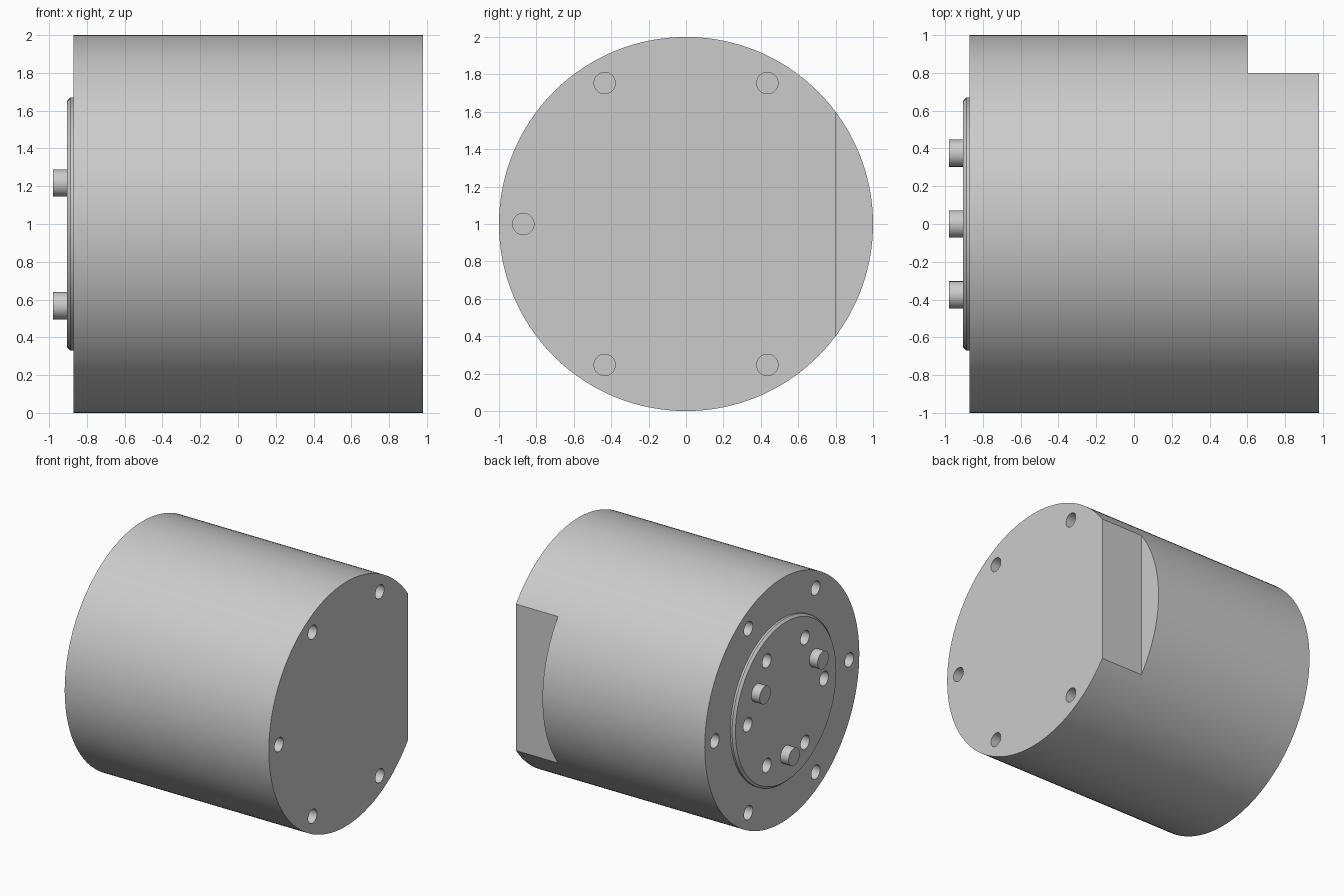
import bpy, bmesh, math
from mathutils import Matrix, Vector

if "Cube" in bpy.data.objects:
    bpy.data.objects.remove(bpy.data.objects["Cube"])

grey = bpy.data.materials.new("grey metal")
grey.diffuse_color = (0.6, 0.6, 0.6, 1)
grey.use_nodes = True
grey.node_tree.nodes["Principled BSDF"].inputs["Base Color"].default_value = grey.diffuse_color


def add_rod(bm, x0, x1, r, y=0.0, z=1.0, n=32, r0=None):
    """Cylinder or cone along x; r0 is the radius at x0, r at x1."""
    m = Matrix.Translation(((x0 + x1) / 2, y, z)) @ Matrix.Rotation(math.pi / 2, 4, 'Y')
    bmesh.ops.create_cone(bm, cap_ends=True, segments=n, radius1=r if r0 is None else r0,
                          radius2=r, depth=x1 - x0, matrix=m)


def ring(radius, count, start=0.0):
    for i in range(count):
        a = math.radians(start + 360 * i / count)
        yield radius * math.cos(a), 1 + radius * math.sin(a)


def make(name, bm):
    me = bpy.data.meshes.new(name)
    bm.to_mesh(me)
    bm.free()
    me.materials.append(grey)
    ob = bpy.data.objects.new(name, me)
    bpy.context.collection.objects.link(ob)
    return ob


def cut_and_shade(ob, cutters):
    bpy.ops.object.select_all(action='DESELECT')
    bpy.context.view_layer.objects.active = ob
    ob.select_set(True)
    for c in cutters:
        mod = ob.modifiers.new("cut", 'BOOLEAN')
        mod.operation, mod.solver, mod.object = 'DIFFERENCE', 'EXACT', c
        bpy.ops.object.modifier_apply(modifier=mod.name)
    bpy.ops.object.shade_smooth_by_angle(angle=math.radians(30))


# Main drum
bm = bmesh.new()
add_rod(bm, -0.87, 0.98, 1.0, n=128)
body = make("motor_body", bm)

# Raised mounting disc with a chamfered rim
bm = bmesh.new()
add_rod(bm, -0.905, -0.86, 0.67, n=96)
rim = [e for e in bm.edges if all(v.co.x < -0.9 for v in e.verts)]
bmesh.ops.bevel(bm, geom=rim, offset=0.018, segments=1, affect='EDGES')
disc = make("mounting_disc", bm)

# Drive pins
bm = bmesh.new()
for y, z in ring(0.433, 3, 30):
    add_rod(bm, -0.98, -0.90, 0.072, y, z)
pins = make("drive_pins", bm)

# Cutter for screw holes in both ends of the drum
bm = bmesh.new()
for y, z in ring(0.87, 6):
    add_rod(bm, -1.0, -0.62, 0.057, y, z)
    if y < 0.8:
        add_rod(bm, 0.73, 1.1, 0.057, y, z)
body_holes = make("body_hole_cutter", bm)

# Cutter for screw holes through the disc
bm = bmesh.new()
for y, z in ring(0.495, 6):
    add_rod(bm, -1.0, -0.65, 0.057, y, z)
disc_holes = make("disc_hole_cutter", bm)

# Cutter for the flat on the back side
bm = bmesh.new()
bmesh.ops.create_cube(bm, size=1.0, matrix=Matrix.Translation((0.85, 1.05, 1.0))
                      @ Matrix.Diagonal(Vector((0.5, 0.5, 2.4, 1))))
flat = make("flat_cutter", bm)

cut_and_shade(body, [flat, body_holes, disc_holes])
cut_and_shade(disc, [disc_holes])
cut_and_shade(pins, [])
for c in (flat, body_holes, disc_holes):
    bpy.data.objects.remove(c)
